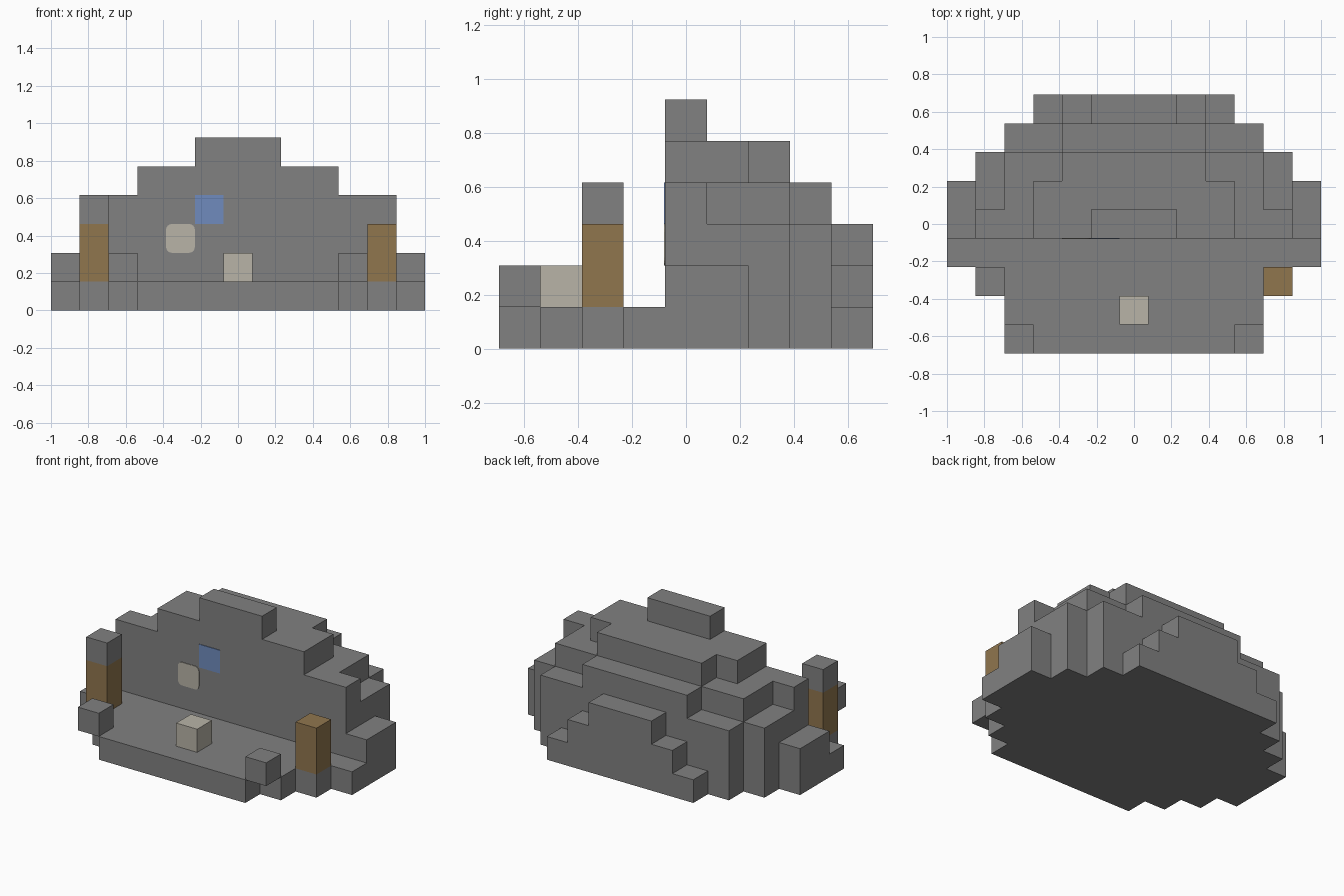
import bpy, bmesh
from mathutils import Vector

U = 2 / 13  # edge length of one block

if "Cube" in bpy.data.objects:
    bpy.data.objects.remove(bpy.data.objects["Cube"], do_unlink=True)


def material(name, rgb):
    mat = bpy.data.materials.new(name)
    mat.use_nodes = True
    mat.diffuse_color = (*rgb, 1)
    mat.node_tree.nodes["Principled BSDF"].inputs["Base Color"].default_value = (*rgb, 1)
    return mat


STONE = material("stone grey", (0.22, 0.22, 0.22))
WOOD = material("wood brown", (0.28, 0.18, 0.076))
PALE = material("pale stone", (0.48, 0.456, 0.39))
BLUE = material("soft blue", (0.16, 0.26, 0.51))


def add_object(name, bm, mat):
    mesh = bpy.data.meshes.new(name)
    bm.to_mesh(mesh)
    bm.free()
    mesh.materials.append(mat)
    obj = bpy.data.objects.new(name, mesh)
    bpy.context.collection.objects.link(obj)
    return obj


def block(name, mat, x, y, z, height=1, depth=U, radius=0):
    """Upright box in block units; a thin depth makes a plate on its back plane."""
    bm = bmesh.new()
    bmesh.ops.create_cube(bm, size=1)
    for v in bm.verts:
        v.co = Vector((v.co.x * U + x * U,
                       (y + 0.5) * U + (v.co.y - 0.5) * depth,
                       (v.co.z + 0.5) * height * U + z * U))
    if radius:
        corners = [e for e in bm.edges
                   if abs(e.verts[0].co.y - e.verts[1].co.y) > depth / 2]
        bmesh.ops.bevel(bm, geom=corners, offset=radius, segments=4,
                        profile=0.5, affect='EDGES')
    return add_object(name, bm, mat)


# Stepped body: for each level, row -> reach in blocks either side of the middle
levels = [
    {-4: 3, -3: 4, -2: 5, -1: 6, 0: 6, 1: 6, 2: 5, 3: 4, 4: 3},
    {0: 6, 1: 6, 2: 5, 3: 4, 4: 2},
    {0: 5, 1: 5, 2: 5, 3: 4, 4: 1},
    {0: 5, 1: 4, 2: 4, 3: 2},
    {0: 3, 1: 3, 2: 2},
    {0: 1},
]
cells = {(x, y, z) for z, rows in enumerate(levels)
         for y, reach in rows.items() for x in range(-reach, reach + 1)}

# Only the outer faces of the blocks are made, then joined into large flats
bm = bmesh.new()
for cell in cells:
    centre = Vector(cell) + Vector((0, 0, 0.5))
    for axis in range(3):
        for sign in (-1, 1):
            step = Vector((0, 0, 0))
            step[axis] = sign
            if tuple(int(c) for c in Vector(cell) + step) in cells:
                continue
            a, b = Vector((0, 0, 0)), Vector((0, 0, 0))
            a[(axis + 1) % 3] = 0.5
            b[(axis + 2) % 3] = 0.5 * sign
            mid = centre + step / 2
            bm.faces.new([bm.verts.new((mid + p) * U)
                          for p in (-a - b, a - b, a + b, b - a)])
bmesh.ops.remove_doubles(bm, verts=bm.verts[:], dist=0.001)
bmesh.ops.dissolve_limit(bm, angle_limit=0.01, verts=bm.verts[:], edges=bm.edges[:])
add_object("stepped_rock_body", bm, STONE)

# Paired posts and corner blocks along the front
for side, label in ((-1, "right"), (1, "left")):
    block(label + "_post", WOOD, 5 * side, -2, 1, height=2)
    block(label + "_front_corner_block", STONE, 4 * side, -4, 1)
block("right_post_cap", STONE, -5, -2, 3)

# Pale block on the floor and the two markers on the wall
block("floor_block", PALE, 0, -3, 1)
block("blue_wall_plate", BLUE, -1, -1, 3, depth=0.004)
block("rounded_wall_plate", PALE, -2, -1, 2, depth=0.004, radius=0.03)
